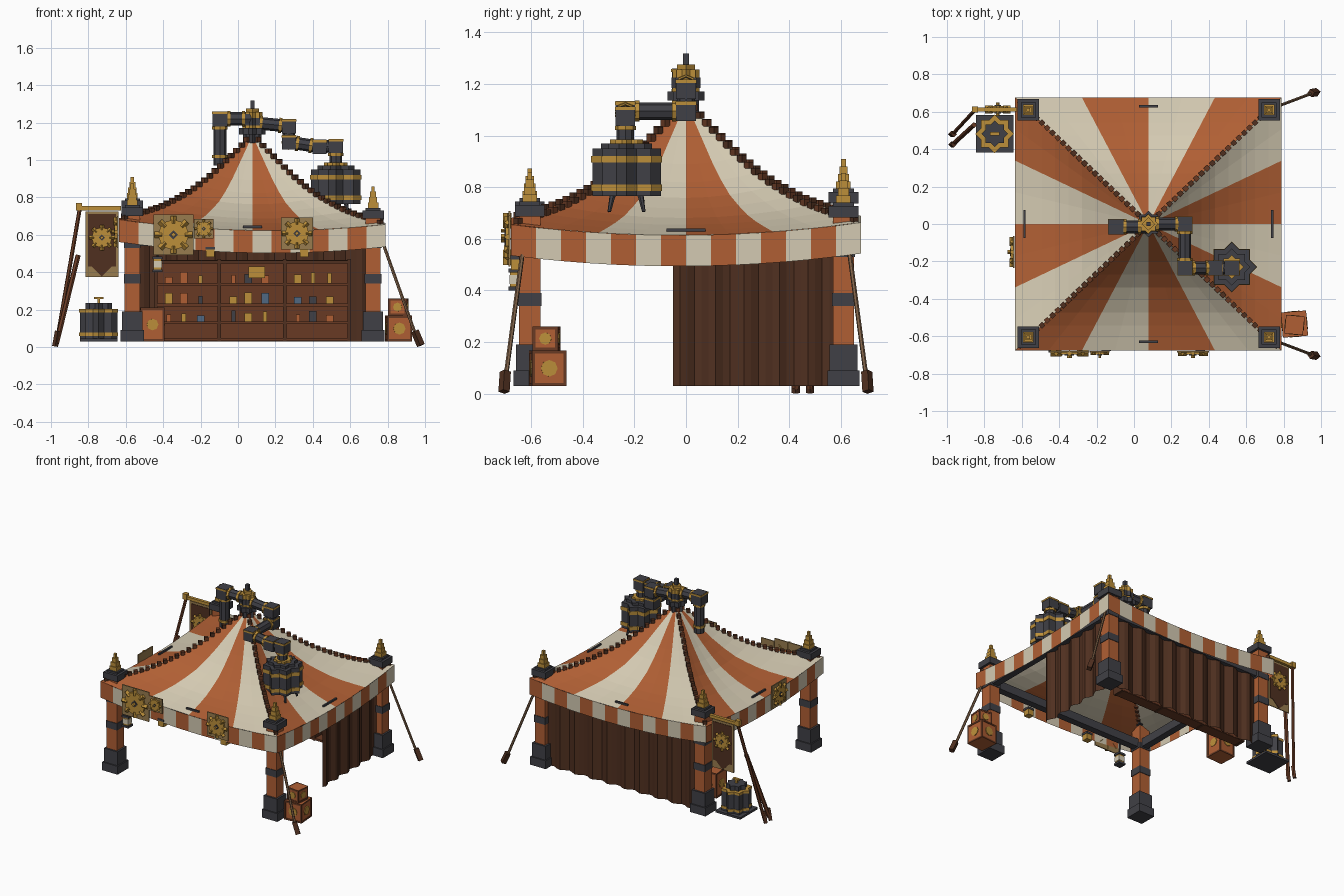
import bpy, bmesh, math, random
from mathutils import Vector, Matrix

if "Cube" in bpy.data.objects:
    bpy.data.objects.remove(bpy.data.objects["Cube"])

random.seed(4)
COLOURS = {
    "orange": (176, 95, 52), "cream": (212, 202, 178), "iron": (64, 64, 70),
    "curtain_brown": (80, 48, 32), "gold": (188, 143, 58), "plate_tan": (152, 124, 78),
    "rope": (128, 98, 72), "wood": (104, 58, 36), "bottle_blue": (80, 105, 130),
}
NAMES = list(COLOURS)
lin = lambda c: (c / 255 / 12.92) if c < 11 else ((c / 255 + 0.055) / 1.055) ** 2.4
MATS = []
for n, c in COLOURS.items():
    m = bpy.data.materials.new(n)
    m.diffuse_color = (*[lin(v) for v in c], 1)
    m.use_nodes = True
    m.node_tree.nodes["Principled BSDF"].inputs["Base Color"].default_value = m.diffuse_color
    MATS.append(m)


class Part:
    """Collects boxes, rods and sheets into one object."""
    def __init__(self, name):
        self.name, self.bm = name, bmesh.new()

    def paint(self, verts, mat):
        for f in {f for v in verts for f in v.link_faces}:
            f.material_index = NAMES.index(mat)

    def box(self, loc, size, mat, rot=0, axis='Z'):
        M = Matrix.Translation(loc) @ Matrix.Rotation(rot, 4, axis) @ Matrix.Diagonal((*size, 1))
        self.paint(bmesh.ops.create_cube(self.bm, size=1, matrix=M)["verts"], mat)

    def block(self, x, y, z0, z1, w, mat, rot=0):
        self.box((x, y, (z0 + z1) / 2), (w, w, z1 - z0), mat, rot)

    def star(self, x, y, z0, z1, w, mat):
        for r in (0, math.pi / 4):
            self.block(x, y, z0, z1, w, mat, r)

    def rod(self, a, b, r, mat, n=8, r2=None):
        a, b = Vector(a), Vector(b)
        M = Matrix.Translation((a + b) / 2) @ (b - a).to_track_quat('Z', 'Y').to_matrix().to_4x4()
        self.paint(bmesh.ops.create_cone(self.bm, cap_ends=True, segments=n, radius1=r,
                   radius2=r if r2 is None else r2, depth=(b - a).length, matrix=M)["verts"], mat)

    def face(self, pts, mat):
        f = self.bm.faces.new([self.bm.verts.new(p) for p in pts])
        f.material_index = NAMES.index(mat)

    def done(self):
        bmesh.ops.remove_doubles(self.bm, verts=self.bm.verts, dist=1e-5)
        me = bpy.data.meshes.new(self.name)
        self.bm.to_mesh(me)
        self.bm.free()
        for m in MATS:
            me.materials.append(m)
        ob = bpy.data.objects.new(self.name, me)
        bpy.context.collection.objects.link(ob)
        return ob


# --- canopy: concave pyramid with sixteen stripes
CX, HX, HY = 0.077, 0.712, 0.677
RINGS = [(0, 1.135), (.1, 1.06), (.2, .99), (.3, .92), (.4, .86), (.5, .81),
         (.6, .77), (.7, .735), (.8, .71), (.9, .69), (1, .672)]


def roof_point(side, t, r, z):
    x, y = [(t, -1), (1, t), (-t, 1), (-1, -t)][side]
    z += r * (-.013 * x + .004 * y) - .045 * min(1, 2 * r) * (1 - t * t)
    return Vector((CX + HX * r * x, HY * r * y, z))


roof, valance = Part("canopy"), Part("valance")
SEG = 8
for s in range(4):
    for i in range(SEG):
        t0, t1 = -1 + 2 * i / SEG, -1 + 2 * (i + 1) / SEG
        col = ("orange", "cream")[(i * 4 // SEG) % 2]
        for (ra, za), (rb, zb) in zip(RINGS, RINGS[1:]):
            q = [roof_point(s, t0, rb, zb), roof_point(s, t1, rb, zb),
                 roof_point(s, t1, ra, za), roof_point(s, t0, ra, za)]
            roof.face(q if ra else q[:3], col)
    N = 14
    for i in range(N):
        a, b = (roof_point(s, -1 + 2 * k / N, 1, .672) for k in (i, i + 1))
        d = Vector((0, 0, .12))
        valance.face([a - d, b - d, b, a], ("orange", "cream")[i % 2])
roof.done()
valance.done()

# --- toothed trim down the four hips
trim = Part("hip_trim")
for s in range(4):
    for k in range(1, 25):
        r = k / 25
        j = min(int(r * 10), 9)
        z = RINGS[j][1] + (RINGS[j + 1][1] - RINGS[j][1]) * (r * 10 - j)
        p = roof_point(s, 1, r, z + .004)
        trim.box(p, (.026, .026, .026), ("curtain_brown", "wood")[k % 2], .75)
trim.done()

# --- small iron clips at the middle of each eave
clips = Part("eave_clips")
for s in range(4):
    clips.box(roof_point(s, 0, .93, .692), (.1, .012, .012) if s % 2 == 0 else (.012, .15, .012), "iron")
clips.done()

# --- corner posts with caps and spires
PX, PY = (-.565, .722), (-.605, .61)
CAPS = {(0, 0): .70, (0, 1): .737, (1, 0): .686, (1, 1): .682}
for (i, j), cz in CAPS.items():
    x, y = PX[i], PY[j]
    p = Part("corner_post")
    p.block(x, y, .03, .09, .125, "iron")
    p.block(x, y, .09, .19, .108, "iron")
    p.block(x, y, .19, cz, .082, "orange")
    p.block(x, y, .34, .39, .09, "iron")
    p.block(x, y, .53, .57, .09, "iron")
    p.block(x, y, cz, cz + .045, .115, "iron")
    p.block(x, y, cz + .045, cz + .058, .08, "iron")
    for k, w in enumerate((.056, .044, .032, .018)):
        p.block(x, y, cz + .055 + .029 * k, cz + .086 + .029 * k, w, "gold")
    p.done()

# --- perimeter beams
beams = Part("perimeter_beams")
for y in PY:
    beams.box((CX, y, .57), (1.28, .05, .06), "iron")
for x in PX:
    beams.box((x, 0, .57), (.05, 1.21, .06), "iron")
beams.done()


# --- pleated curtains
def curtain(name, a, b, n):
    c = Part(name)
    a, b = Vector(a), Vector(b)
    side = (b - a).normalized().cross(Vector((0, 0, 1)))
    pts = [a.lerp(b, k / n) + side * .014 * math.sin(k * 1.4) for k in range(n + 1)]
    for p, q in zip(pts, pts[1:]):
        c.face([p, q, q + Vector((0, 0, .56)), p + Vector((0, 0, .56))], "curtain_brown")
    c.done()


curtain("back_curtain", (-.56, .615, .03), (.72, .615, .03), 44)
curtain("side_curtain", (.715, -.05, .03), (.715, .61, .03), 24)

# --- shelves with goods
sh = Part("shelf")
sh.box((.075, .592, .25), (1.05, .01, .43), "wood")
for z in (.04, .13, .225, .335, .455):
    sh.box((.075, .555, z), (1.05, .08, .015), "wood" if z < .4 else "curtain_brown")
for x in (-.44, -.1, .25, .595):
    sh.box((x, .555, .25), (.02, .084, .44), "curtain_brown")
sh.done()
goods = Part("shelf_goods")
for z in (.137, .232, .342):
    for x0 in (-.27, .075, .42):
        for dx in (-.1, -.02, .07):
            h = random.uniform(.03, .06)
            goods.box((x0 + dx, .545, z + h / 2), (random.choice((.022, .04)), .03, h),
                      random.choice(("gold", "iron", "gold", "cream", "bottle_blue", "orange")))
goods.box((.1, .53, .40), (.09, .02, .06), "gold")
goods.done()


# --- crates with brown edges and a medallion
def crate(name, x, y, z0, w, h, rot):
    c = Part(name)
    c.block(x, y, z0, z0 + h, w * .96, "orange", rot)
    R = Matrix.Rotation(rot, 3, 'Z')
    e, t = w / 2 - .006, .012
    for sx in (-1, 1):
        for sy in (-1, 1):
            o = R @ Vector((sx * e, sy * e, 0))
            c.box((x + o.x, y + o.y, z0 + h / 2), (t, t, h), "wood", rot)
        for zz in (z0 + t / 2, z0 + h - t / 2):
            o = R @ Vector((0, sx * e, 0))
            c.box((x + o.x, y + o.y, zz), (w, t, t), "wood", rot)
            o = R @ Vector((sx * e, 0, 0))
            c.box((x + o.x, y + o.y, zz), (t, w, t), "wood", rot)
    for k in range(4):
        d = Matrix.Rotation(rot + k * math.pi / 2, 3, 'Z') @ Vector((0, -1, 0))
        o = Vector((x, y, z0 + h / 2))
        c.rod(o + d * w * .4, o + d * (w / 2 + .002), w * .24, "gold")
    c.done()


crate("lower_crate", .858, -.535, .03, .135, .137, .08)
crate("upper_crate", .858, -.54, .167, .1, .093, -.1)
crate("inner_crate", -.46, .34, .03, .13, .18, .05)


# --- gear ornaments on backing plates
def gear(p, c, n, r):
    c, n = Vector(c), Vector(n)
    p.rod(c, c + n * .012, r * .8, "gold", 12)
    u, v = n.cross(Vector((0, 0, 1))), Vector((0, 0, 1))
    for k in range(8):
        a = k * math.pi / 4
        d = u * math.cos(a) + v * math.sin(a)
        p.rod(c + d * r * .6 + n * .005, c + d * r + n * .005, r * .16, "gold", 4)
    p.rod(c, c + n * .016, r * .25, "iron", 4)
    p.rod(c, c + n * .03, r * .14, "gold", 4)


for x, z, w in ((-.345, .6, .215), (-.183, .632, .105), (.315, .607, .17)):
    g = Part("front_gear")
    g.box((x, -.683, z), (w, .008, w), "plate_tan")
    gear(g, (x, -.687, z), (0, -1, 0), w * .47)
    g.done()
g = Part("side_gear")
g.box((-.643, -.15, .615), (.008, .17, .17), "plate_tan")
gear(g, (-.647, -.15, .615), (-1, 0, 0), .08)
g.done()

# --- hanging lanterns
lan = Part("lanterns")
lan.rod((-.43, -.66, .46), (-.43, -.66, .56), .006, "iron", 4)
lan.block(-.43, -.66, .415, .47, .042, "gold")
lan.block(-.43, -.66, .425, .46, .046, "cream")
lan.block(-.43, -.66, .40, .415, .054, "iron")
lan.block(-.43, -.66, .47, .485, .054, "iron")
for x in (-.148, .355):
    lan.block(x, -.655, .48, .52, .045, "gold")
    lan.block(x, -.655, .52, .535, .05, "iron")
lan.done()

# --- barrel beside the back left post
BX, BY = -.745, .482
b = Part("barrel")
b.block(BX, BY, .03, .045, .2, "iron")
b.star(BX, BY, .045, .2, .142, "iron")
for z in (.06, .185):
    b.star(BX, BY, z, z + .018, .147, "gold")
b.star(BX, BY, .2, .235, .1, "iron")
b.block(BX, BY, .235, .265, .015, "gold")
b.box((BX, BY, .262), (.05, .02, .01), "gold")
b.done()

# --- banner, its rod and leaning poles
bn = Part("banner")
bn.box((-.74, .613, .742), (.23, .022, .022), "gold")
bn.block(-.85, .613, .73, .77, .032, "gold")
bn.box((-.728, .613, .55), (.176, .006, .35), "plate_tan")
bn.box((-.728, .613, .57), (.15, .012, .28), "curtain_brown")
bn.box((-.728, .613, .44), (.09, .012, .09), "curtain_brown", math.pi / 4, 'Y')
for s in (-1, 1):
    gear(bn, (-.728, .613 + s * .006, .585), (0, s, 0), .068)
bn.done()
poles = Part("banner_poles")
poles.rod((-.845, .615, .745), (-.97, .48, .02), .011, "wood", 6)
poles.rod((-.855, .53, .49), (-.97, .425, .02), .014, "wood", 6)
for y in (.48, .425):
    poles.rod((-.963, y, .085), (-.978, y, .003), .016, "curtain_brown", 4)
poles.done()

# --- guy ropes and stakes
ropes = Part("guy_ropes")
for y in (-1, 1):
    ropes.rod((.77, y * .63, .57), (.955, y * .7, .05), .009, "rope", 6)
    ropes.rod((.945, y * .7, .085), (.978, y * .705, .008), .022, "curtain_brown", 4)
ropes.done()

# --- finial at the apex
f = Part("finial")
f.star(CX, 0, 1.09, 1.135, .07, "iron")
f.star(CX, 0, 1.135, 1.17, .1, "iron")
f.star(CX, 0, 1.17, 1.185, .075, "gold")
f.star(CX, 0, 1.185, 1.225, .08, "iron")
f.star(CX, 0, 1.225, 1.255, .075, "gold")
f.block(CX, 0, 1.255, 1.275, .05, "gold", .78)
f.block(CX, 0, 1.27, 1.318, .022, "iron")
f.done()


# --- stove pipes: runs with elbow blocks and gold collars
def pipe(name, pts, r, elbow):
    p = Part(name)
    for a, c in zip(pts, pts[1:]):
        a, c = Vector(a), Vector(c)
        p.rod(a, c, r, "iron")
        d = (c - a).normalized()
        if (c - a).length > .12:
            for q in (a + d * (elbow / 2 + .008), c - d * (elbow / 2 + .008)):
                p.rod(q - d * .008, q + d * .008, r * 1.2, "gold")
    for q in pts[1:-1]:
        p.box(q, (elbow,) * 3, "iron")
        p.box((q[0], q[1], q[2] + elbow * .4), (elbow * 1.06, elbow * 1.06, .012), "gold")
    p.done()


pipe("left_pipe", [(CX, -.015, 1.22), (-.097, -.015, 1.22), (-.097, -.015, .97)], .035, .08)
pipe("right_pipe", [(CX, 0, 1.2), (.272, 0, 1.18), (.272, 0, 1.095), (.272, -.235, 1.095),
                    (.435, -.235, 1.07), (.523, -.235, 1.075), (.523, -.235, .93)], .034, .076)

# --- hanging boiler
KX, KY = .523, -.23
k = Part("boiler")
k.star(KX, KY, .765, .95, .188, "iron")
for z in (.785, .895):
    k.star(KX, KY, z, z + .025, .194, "gold")
k.star(KX, KY, .95, .97, .14, "iron")
k.star(KX, KY, .97, .985, .09, "gold")
for a in range(4):
    d = Vector((math.cos(a * math.pi / 2 + .78), math.sin(a * math.pi / 2 + .78), 0)) * .095
    c = Vector((KX, KY, 0))
    k.rod(c + d * .8 + Vector((0, 0, .77)), c + d + Vector((0, 0, .705)), .012, "iron", 6, .007)
k.done()
